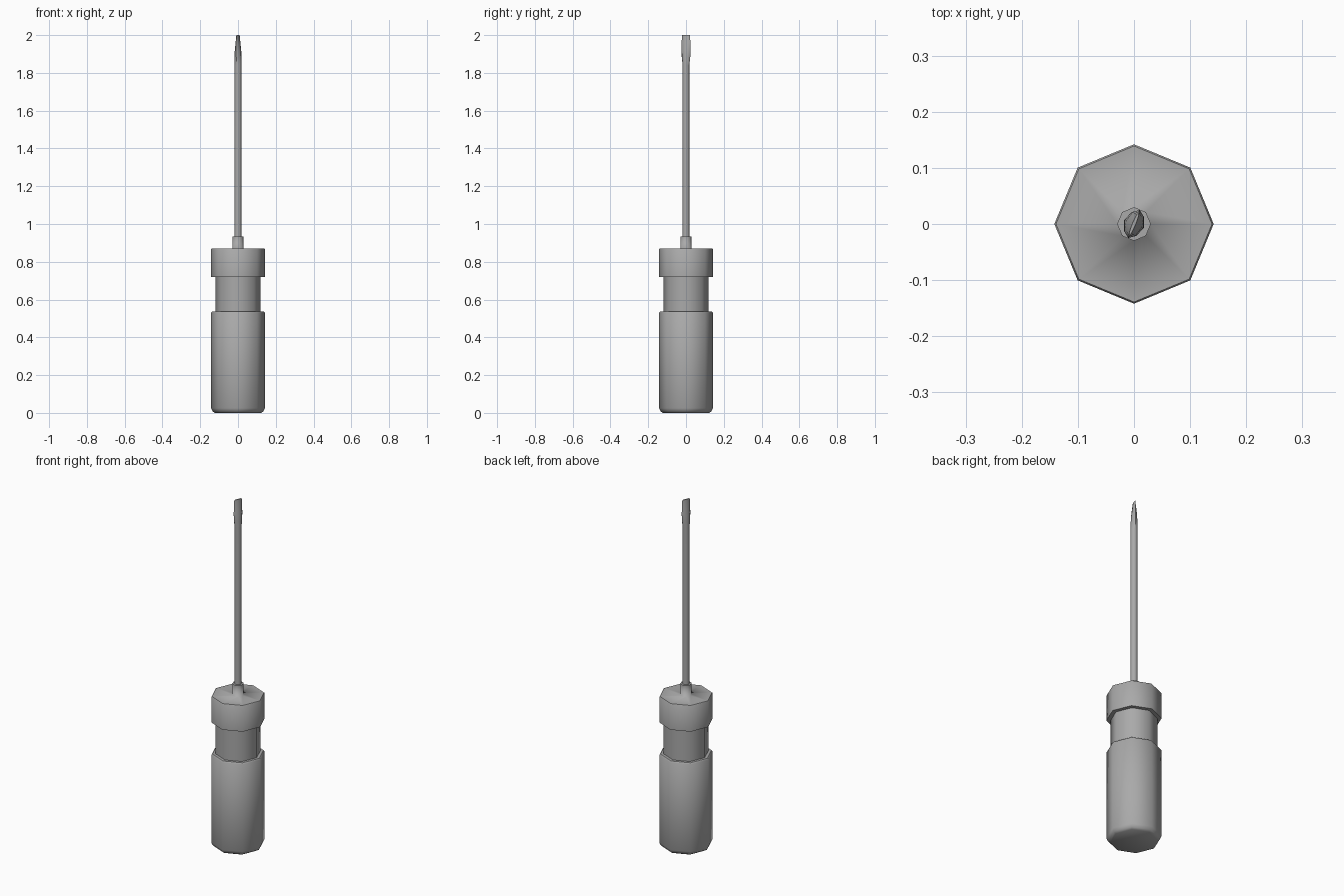
import bpy
import bmesh
import math

cube = bpy.data.objects.get("Cube")
if cube:
    bpy.data.objects.remove(cube, do_unlink=True)

SIDES = 8
grey = bpy.data.materials.new("plain grey")
grey.use_nodes = True
colour = (0.4, 0.4, 0.4, 1)
grey.diffuse_color = colour
grey.node_tree.nodes["Principled BSDF"].inputs["Base Color"].default_value = colour


def loft(name, rings, turn=0.0, soft=lambda edge: False):
    """Join eight-sided rings of (z, half length, half thickness)."""
    bm = bmesh.new()
    loops = []
    for z, a, b in rings:
        loop = []
        for i in range(SIDES):
            t = math.tau * i / SIDES
            x, y = a * math.cos(t), b * math.sin(t)
            loop.append(bm.verts.new((x * math.cos(turn) - y * math.sin(turn),
                                      x * math.sin(turn) + y * math.cos(turn), z)))
        loops.append(loop)
    for low, high in zip(loops, loops[1:]):
        for i in range(SIDES):
            j = (i + 1) % SIDES
            bm.faces.new((low[i], low[j], high[j], high[i]))
    bm.faces.new(loops[0][::-1])
    bm.faces.new(loops[-1])
    bmesh.ops.recalc_face_normals(bm, faces=bm.faces)
    # Smooth sides with crisp rims
    for face in bm.faces:
        face.smooth = True
    for edge in bm.edges:
        if edge.calc_face_angle(0) > math.radians(50) and not soft(edge):
            edge.smooth = False
    mesh = bpy.data.meshes.new(name)
    bm.to_mesh(mesh)
    bm.free()
    mesh.materials.append(grey)
    obj = bpy.data.objects.new(name, mesh)
    bpy.context.collection.objects.link(obj)
    return obj


def ferrule_root(edge):
    return all(abs(v.co.z - 0.87) < 0.01 and v.co.length < 0.9
               and math.hypot(v.co.x, v.co.y) < 0.05 for v in edge.verts)


# Handle: grip, waist, collar and the ferrule rising from its flat top
profile = [(0, 0.122), (0.008, 0.134), (0.025, 0.142), (0.53, 0.142),
           (0.537, 0.136), (0.537, 0.12), (0.72, 0.12), (0.72, 0.142),
           (0.866, 0.142), (0.87, 0.139), (0.87, 0.03), (0.935, 0.03)]
loft("handle", [(z, r, r) for z, r in profile], soft=ferrule_root)

# Shaft: round rod flattened into a flared, tapering blade
blade = [(0.93, 0.019, 0.019), (1.84, 0.019, 0.019), (1.88, 0.024, 0.018),
         (1.92, 0.027, 0.015), (1.96, 0.025, 0.009), (2.0, 0.023, 0.003)]
loft("shaft_and_blade", blade, turn=math.radians(67.5))
